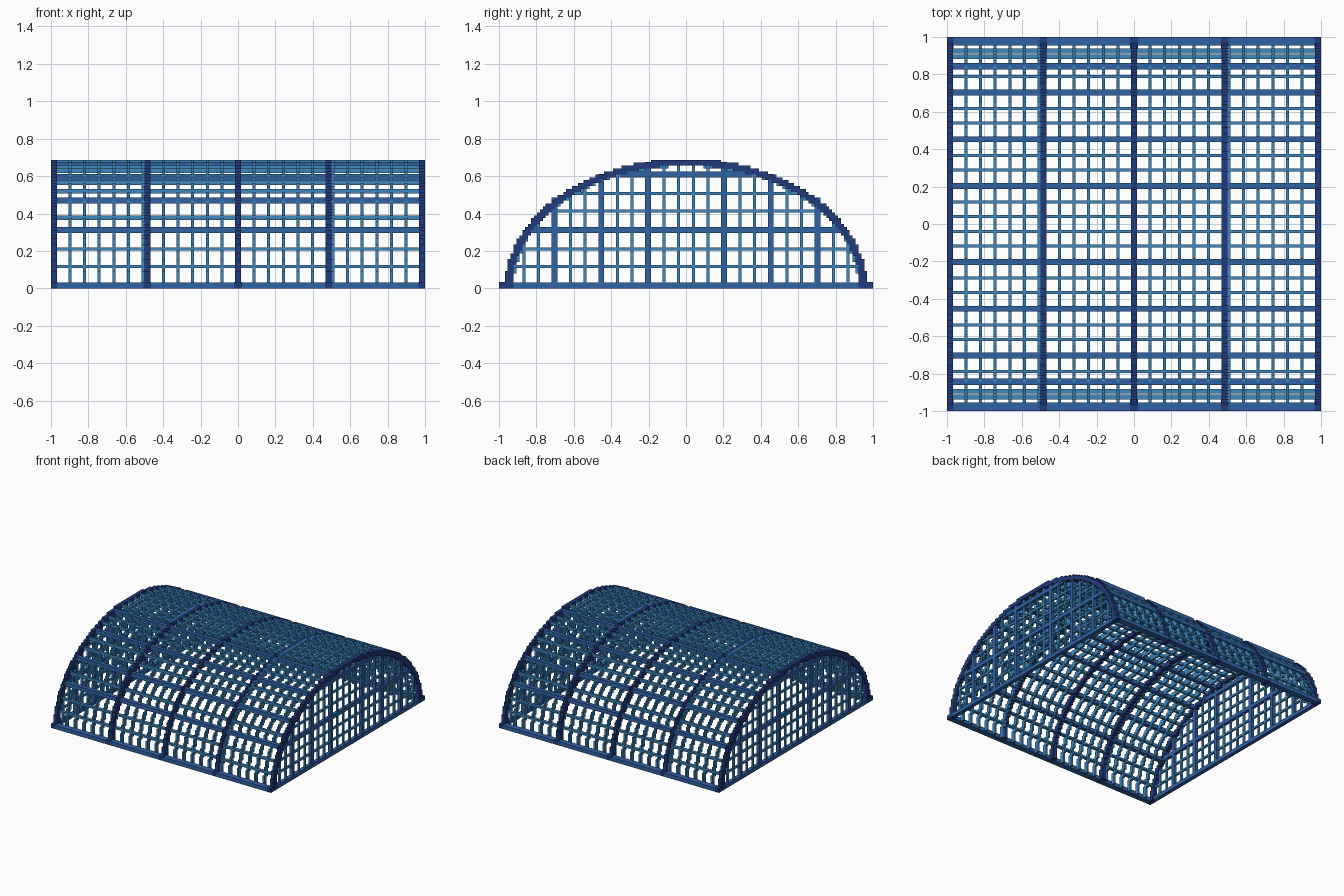
import bpy, bmesh, math

cube = bpy.data.objects.get("Cube")
if cube:
    bpy.data.objects.remove(cube, do_unlink=True)

U = 1 / 64                      # grid step: all dimensions below are in steps
RIB_OUT, RIB_IN = (62, 44.4), (59.5, 42)      # half-ellipses (half width, height)
BAR_OUT, BAR_IN = (61, 44.4), (59, 41.7)


def material(name, rgb):
    lin = [((c / 255 + 0.055) / 1.055) ** 2.4 for c in rgb] + [1]
    m = bpy.data.materials.new(name)
    m.use_nodes = True
    m.diffuse_color = lin
    m.node_tree.nodes["Principled BSDF"].inputs["Base Color"].default_value = lin
    return m


NAVY = material("navy blue", (32, 58, 122))
BLUE = material("mid blue", (48, 98, 164))
LIGHT = material("light blue", (62, 136, 190))


def finish(name, bm, mat):
    bmesh.ops.recalc_face_normals(bm, faces=bm.faces)
    bmesh.ops.scale(bm, vec=(U, U, U), verts=bm.verts)
    me = bpy.data.meshes.new(name)
    bm.to_mesh(me)
    bm.free()
    me.materials.append(mat)
    bpy.context.collection.objects.link(bpy.data.objects.new(name, me))


def box(bm, x, y, z):
    v = [bm.verts.new((a, b, c)) for a in x for b in y for c in z]
    for f in ((0, 1, 3, 2), (4, 6, 7, 5), (0, 4, 5, 1), (2, 3, 7, 6), (0, 2, 6, 4), (1, 5, 7, 3)):
        bm.faces.new([v[i] for i in f])


def height(e, y):
    return e[1] * math.sqrt(max(0, 1 - (y / e[0]) ** 2))


def width(e, z):
    return e[0] * math.sqrt(max(0, 1 - (z / e[1]) ** 2))


def stairs(e):
    """Stepped outline of a half-ellipse from -y to +y."""
    n = int(e[0])
    pts = [(-n, 0)]
    for c in range(-n, n):
        h = round(height(e, c + 0.5))
        if h != pts[-1][1]:
            pts += [(c, pts[-1][1]), (c, h)] if len(pts) > 1 else [(c, h)]
    return pts + [(n, pts[-1][1]), (n, 0)]


def arch(bm, outer, inner, x0, x1):
    prof = stairs(outer) + stairs(inner)[::-1]
    prof = [p for i, p in enumerate(prof) if p != prof[i - 1]]
    face = bm.faces.new([bm.verts.new((x0, y, z)) for y, z in prof])
    ext = bmesh.ops.extrude_face_region(bm, geom=[face], use_keep_orig=True)
    verts = [g for g in ext["geom"] if isinstance(g, bmesh.types.BMVert)]
    bmesh.ops.translate(bm, vec=(x1 - x0, 0, 0), verts=verts)


# Main stepped ribs with small feet
ribs = [(-64, -62), (-32, -30), (-1, 1), (30, 32), (62, 64)]
bm = bmesh.new()
for x0, x1 in ribs:
    arch(bm, RIB_OUT, RIB_IN, x0, x1)
    for s in (-1, 1):
        fx = (max(-64, x0 - 0.3), min(64, x1 + 0.3))
        box(bm, fx, sorted((s * 59.5, s * 64)), (0, 2.2))
finish("main_ribs", bm, NAVY)

# Thin stepped arch bars between the ribs
bm = bmesh.new()
for x in (5, 10, 15, 20, 25, 32, 37, 42, 47, 52, 57):
    for x0 in (x, -x - 1):
        arch(bm, BAR_OUT, BAR_IN, x0, x0 + 1)
finish("thin_arch_bars", bm, LIGHT)

# Lengthwise purlins, one piece per bay
bays = [(a[1], b[0]) for a, b in zip(ribs, ribs[1:])]


def purlins(name, mat, ellipse, cols, rows, size, depth, lift):
    bm = bmesh.new()
    for bay in bays:
        for s in (-1, 1):
            for c in cols:
                top = round(height(ellipse, c + size / 2)) + lift
                box(bm, bay, sorted((s * c, s * (c + size))), (top - depth, top))
            for r in rows:
                out = round(width(ellipse, r + size / 2)) + lift
                box(bm, bay, sorted((s * (out - depth), s * out)), (r, r + size))
    finish(name, bm, mat)


THIN_COLS, THICK_COLS = (2, 7, 18, 23, 34, 39, 50), (12, 28, 44)
purlins("thin_purlins", LIGHT, BAR_OUT, THIN_COLS, (7, 13), 1, 1.6, 0)
purlins("thick_purlins", BLUE, RIB_OUT, THICK_COLS, (19,), 2, 2.2, 0.15)

# Base frame
bm = bmesh.new()
for s in (-1, 1):
    for bay in bays:
        box(bm, bay, sorted((s * 61, s * 64)), (0, 2))
    box(bm, sorted((s * 62, s * 64)), (-59.5, 59.5), (0, 2))
finish("base_frame", bm, BLUE)


# Lattice filling both end arches, clipped to the arch opening
def end_lattice(name, mat, cols, rows, size, x0, x1):
    bm = bmesh.new()
    for sx in (-1, 1):
        x = sorted((sx * x0, sx * x1))
        for c in cols:
            for y in ((c, c + size), (-c - size, -c)):
                box(bm, x, y, (1.5, height(RIB_IN, c + size / 2) + 0.7))
        for r in rows:
            w = width(RIB_IN, r + size / 2) + 0.7
            box(bm, x, (-w, w), (r, r + size))
    finish(name, bm, mat)


end_lattice("end_thin_bars", LIGHT, THIN_COLS + (55,), (7, 13, 26, 32), 1, 62.5, 63.5)
end_lattice("end_thick_bars", BLUE, THICK_COLS, (19, 38), 2, 62.1, 63.8)
